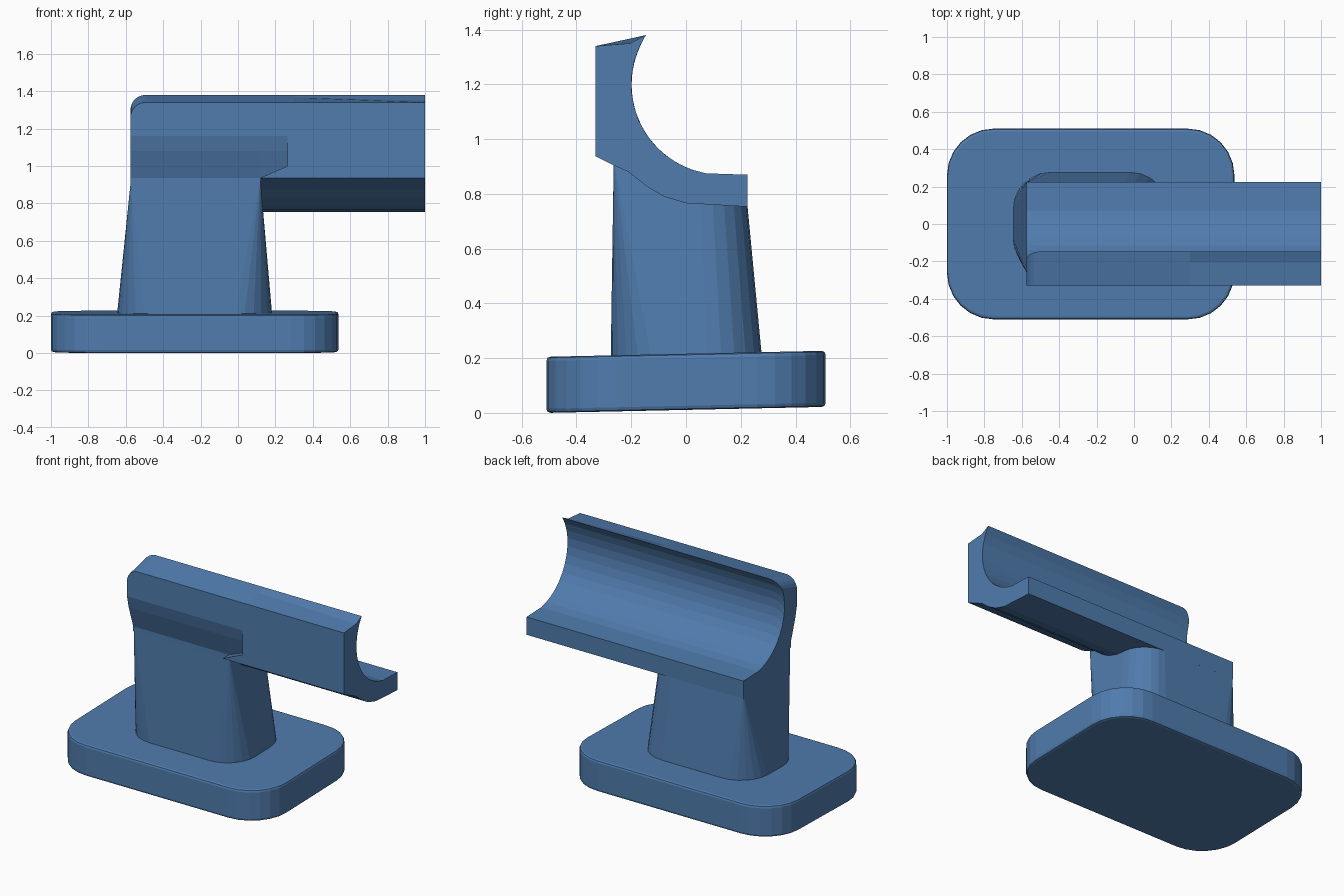
import bpy, bmesh
from math import sin, cos, pi, asin, radians

if "Cube" in bpy.data.objects:
    bpy.data.objects.remove(bpy.data.objects["Cube"])

blue = bpy.data.materials.new("blue_plastic")
blue.diffuse_color = (0.08, 0.2, 0.42, 1)
blue.use_nodes = True
blue.node_tree.nodes["Principled BSDF"].inputs["Base Color"].default_value = blue.diffuse_color


def make_object(name, bm):
    bmesh.ops.remove_doubles(bm, verts=bm.verts[:], dist=0.0004)
    bmesh.ops.recalc_face_normals(bm, faces=bm.faces[:])
    mesh = bpy.data.meshes.new(name)
    bm.to_mesh(mesh)
    bm.free()
    mesh.materials.append(blue)
    obj = bpy.data.objects.new(name, mesh)
    bpy.context.collection.objects.link(obj)
    return obj


def loft(name, rings):
    """Skin matching closed rings and cap both ends."""
    bm = bmesh.new()
    rows = [[bm.verts.new(p) for p in ring] for ring in rings]
    n = len(rows[0])
    for a, b in zip(rows, rows[1:]):
        for i in range(n):
            j = (i + 1) % n
            bm.faces.new((a[i], a[j], b[j], b[i]))
    bm.faces.new(rows[0])
    bm.faces.new(rows[-1])
    return make_object(name, bm)


def rounded_rect(x0, x1, y0, y1, radii, n=6):
    """Corners run back right, back left, front left, front right."""
    points = []
    corners = ((x1, y1), (x0, y1), (x0, y0), (x1, y0))
    signs = ((-1, -1), (1, -1), (1, 1), (-1, 1))
    for k in range(4):
        r = radii[k]
        cx, cy = corners[k][0] + signs[k][0] * r, corners[k][1] + signs[k][1] * r
        for i in range(n + 1):
            a = (k + i / n) * pi / 2
            points.append((cx + r * cos(a), cy + r * sin(a)))
    return points


# Base plate: rounded slab with softened rims, tilted slightly up at the back
def tilt(y):
    return 0.0215 * (y + 0.51)


def plate_ring(inset, z):
    outline = rounded_rect(-1 + inset, 0.537 - inset, -0.51 + inset, 0.51 - inset,
                           [0.25 - inset] * 4)
    return [(x, y, z + tilt(y)) for x, y in outline]


loft("base_plate", [plate_ring(i, z) for i, z in
     ((0.015, 0), (0.004, 0.004), (0, 0.015), (0, 0.19), (0.004, 0.201), (0.015, 0.205))])

# Underside of the cradle, from front to back
UNDER = [(-0.265, 0.905), (-0.21, 0.88), (-0.14, 0.825), (-0.08, 0.79),
         (0, 0.766), (0.225, 0.753)]


def under_z(y):
    for (ya, za), (yb, zb) in zip(UNDER, UNDER[1:]):
        if y <= yb:
            return za + (zb - za) * max(0, (y - ya) / (yb - ya))
    return UNDER[-1][1]


# Column: rounded foot blending into a square-cornered head
foot = rounded_rect(-0.647, 0.183, -0.275, 0.277, [0.2] * 4)
head = rounded_rect(-0.573, 0.12, -0.264, 0.223, [0.17, 0.002, 0.002, 0.002])
loft("column", [[(x, y, 0.19 + tilt(y)) for x, y in foot],
                [(x, y, under_z(y) + 0.02) for x, y in head]])

# Front face of the cradle: relieved above the column, ending in a small ledge
RELIEF = [(-0.33, 1.16), (-0.312, 1.08), (-0.265, 0.937), (-0.265, 0.937), (-0.265, 0.937)]
LEDGE = [(-0.33, 1.16), (-0.312, 1.08), (-0.265, 0.937), (-0.33, 0.937), (-0.33, 0.937)]
LEDGE_END = [(-0.33, 1.16), (-0.312, 1.08), (-0.29, 1.0), (-0.33, 1.0), (-0.33, 0.937)]
PLAIN = [(-0.33, 1.16), (-0.33, 1.08), (-0.33, 1.0), (-0.33, 1.0), (-0.33, 0.937)]


def cradle_ring(x, front, drop=0.0, crease=0.027):
    """Cross-section; drop lowers the top edge, crease is the height of its middle."""
    start, end = pi - asin((0.18 - drop) / 0.33), radians(260)
    arc = []
    for i in range(13):
        a = start + (end - start) * i / 12
        arc.append((0.13 + 0.33 * cos(a), 1.2 + 0.33 * sin(a)))
    mid_y = -0.33 + 0.68 * (arc[0][0] + 0.33)
    profile = [(-0.33, 1.34 - drop)] + front + UNDER
    profile += [(0.225, 0.87)] + arc[::-1] + [(mid_y, 1.34 - drop + crease)]
    return [(x, y, z) for y, z in profile]


# Cradle: half-pipe with a rounded upper left corner
rings = []
for i in range(7):
    t = i / 6 * pi / 2
    rings.append(cradle_ring(-0.575 + 0.08 * (1 - cos(t)), RELIEF, 0.08 * (1 - sin(t))))
rings += [cradle_ring(0.12, RELIEF), cradle_ring(0.12, LEDGE),
          cradle_ring(0.265, LEDGE_END), cradle_ring(0.265, PLAIN),
          cradle_ring(0.3, PLAIN), cradle_ring(1.0, PLAIN, crease=0.01)]
loft("cradle", rings)
